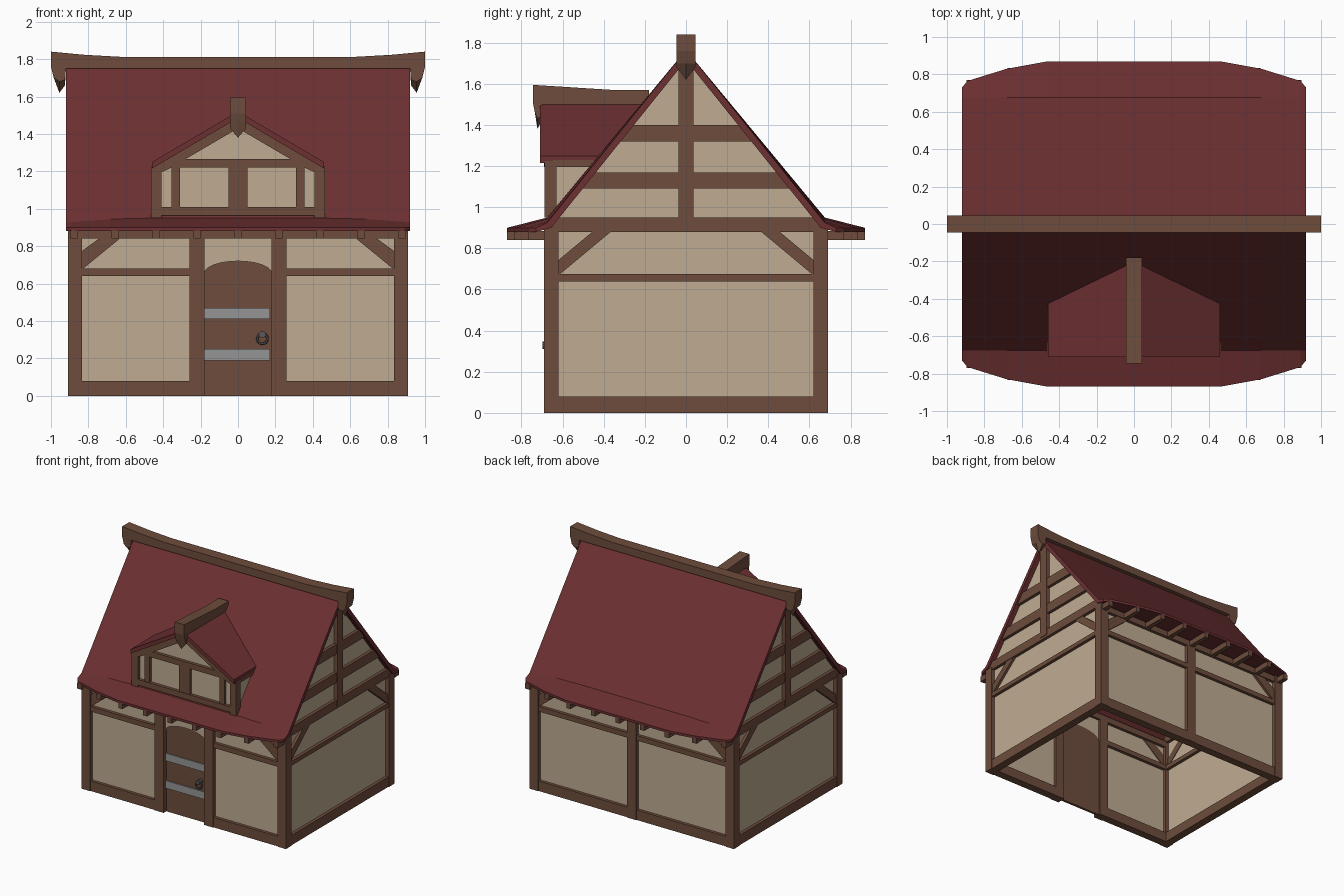
import bpy, bmesh, math

if "Cube" in bpy.data.objects:
    bpy.data.objects.remove(bpy.data.objects["Cube"])


def material(name, rgb):
    m = bpy.data.materials.new(name)
    m.diffuse_color = (*rgb, 1)
    m.use_nodes = True
    m.node_tree.nodes["Principled BSDF"].inputs["Base Color"].default_value = m.diffuse_color
    return m


WOOD = material("brown wood", (0.155, 0.073, 0.045))
PLASTER = material("cream plaster", (0.52, 0.41, 0.29))
RED = material("dark red roof", (0.150, 0.029, 0.031))
STEEL = material("light steel", (0.30, 0.30, 0.30))
IRON = material("dark iron", (0.10, 0.10, 0.105))


def loft(name, rings, mat):
    """Closed solid through a list of equal-length point rings."""
    bm = bmesh.new()
    vs = [[bm.verts.new(p) for p in r] for r in rings]
    n = len(vs[0])
    for a, b in zip(vs, vs[1:]):
        for i in range(n):
            j = (i + 1) % n
            bm.faces.new((a[i], a[j], b[j], b[i]))
    bm.faces.new(vs[0])
    bm.faces.new(vs[-1])
    bmesh.ops.recalc_face_normals(bm, faces=bm.faces)
    me = bpy.data.meshes.new(name)
    bm.to_mesh(me)
    bm.free()
    me.materials.append(mat)
    ob = bpy.data.objects.new(name, me)
    bpy.context.collection.objects.link(ob)
    return ob


def prism(name, pts, axis, a, b, mat):
    """Extrude a profile along x (points are y,z) or y (points are x,z)."""
    f = (lambda p, t: (t, p[0], p[1])) if axis == "x" else (lambda p, t: (p[0], t, p[1]))
    return loft(name, [[f(p, t) for p in pts] for t in (a, b)], mat)


def box(name, x, y, z, mat):
    return prism(name, [(x[0], z[0]), (x[1], z[0]), (x[1], z[1]), (x[0], z[1])], "y", *y, mat)


def flip(pts, s):
    return [(s * p, q) for p, q in pts]


# ---- timber frame of the ground floor
for s in (-1, 1):
    for t in (-1, 1):
        box("corner_post", (s * .835, s * .91), (t * .62, t * .69), (0, .90), WOOD)
        # diagonal braces on long and short walls
        prism("long_wall_brace", flip([(.84, .67), (.84, .77), (.73, .85), (.62, .85)], s),
              "y", t * .64, t * .68, WOOD)
        prism("end_wall_brace", flip([(.63, .66), (.63, .735), (.45, .885), (.36, .885)], t),
              "x", s * .86, s * .90, WOOD)
    # end walls
    box("end_wall_plaster", (s * .865, s * .88), (-.65, .65), (.02, .90), PLASTER)
    for z0, z1 in ((0, .08), (.64, .675)):
        box("end_wall_rail", (s * .84, s * .905), (-.64, .64), (z0, z1), WOOD)
    # long wall top plates
    box("top_plate", (-.86, .86), (s * .62, s * .685), (.84, .89), WOOD)

# back wall
box("back_wall_plaster", (-.87, .87), (.645, .66), (.02, .86), PLASTER)
box("back_centre_post", (-.04, .04), (.62, .69), (0, .86), WOOD)
for z0, z1 in ((0, .08), (.64, .68)):
    box("back_wall_rail", (-.85, .85), (.62, .685), (z0, z1), WOOD)

# front wall, either side of the door
for s in (-1, 1):
    box("front_wall_plaster", (s * .22, s * .87), (-.66, -.645), (.02, .86), PLASTER)
    box("door_post", (s * .18, s * .26), (-.69, -.62), (0, .86), WOOD)
    for z0, z1 in ((0, .08), (.64, .68)):
        box("front_wall_rail", (s * .24, s * .85), (-.685, -.62), (z0, z1), WOOD)

# ---- arched door, plaster above it, metal bands and ring handle
arch = [(.18 * math.sin(a), .72 - .065 * (1 - math.cos(a)) * 1.0)
        for a in [math.radians(90 - 15 * i) for i in range(13)]]
prism("door", [(-.18, 0), (.18, 0)] + arch, "y", -.655, -.635, WOOD)
prism("plaster_above_door", [(.18, .86)] + arch + [(-.18, .86)], "y", -.665, -.64, PLASTER)
for z in (.19, .41):
    box("door_band", (-.18, .17), (-.664, -.65), (z, z + .06), STEEL)
bpy.ops.mesh.primitive_torus_add(major_radius=.027, minor_radius=.007, major_segments=16,
                                 minor_segments=6, location=(.13, -.685, .305),
                                 rotation=(math.radians(90), 0, 0))
ring = bpy.context.object
ring.name = "door_ring"
ring.data.materials.append(IRON)
bpy.ops.mesh.primitive_cylinder_add(vertices=10, radius=.018, depth=.045,
                                    location=(.13, -.675, .328), rotation=(math.radians(90), 0, 0))
knob = bpy.context.object
knob.name = "door_ring_mount"
knob.data.materials.append(IRON)

# ---- gables: plaster triangle with timbers cut to the roof slope
APEX, SLOPE = 1.725, 1.22
for s in (-1, 1):
    prism("gable_plaster", [(-.68, .89), (.68, .89), (0, APEX)], "x", s * .865, s * .88, PLASTER)
    box("gable_centre_post", (s * .85, s * .91), (-.037, .037), (.90, 1.70), WOOD)
    for z0, z1 in ((.88, .95), (1.09, 1.17), (1.32, 1.40)):
        w0, w1 = min(.66, (APEX - z0) / SLOPE), (APEX - z1) / SLOPE
        prism("gable_beam", [(-w0, z0), (w0, z0), (w1, z1), (-w1, z1)], "x", s * .84, s * .905, WOOD)

# ---- main roof with flared, bowed eaves
EAVE = [(.46, .87, .95), (.68, .83, .945), (.89, .765, .93), (.92, .73, .925)]
stations = [(-x, y, z) for x, y, z in reversed(EAVE)] + EAVE
for s in (-1, 1):
    loft("roof_slope", [[(x, 0, 1.765), (x, s * .675, k), (x, s * y, .90), (x, s * y, .88),
                         (x, s * .655, .90), (x, 0, 1.715)] for x, y, k in stations], RED)


def eave_depth(x):
    x = abs(x)
    for (a, ya, _), (b, yb, _) in zip(EAVE, EAVE[1:]):
        if a <= x <= b:
            return ya + (yb - ya) * (x - a) / (b - a)
    return .87


# rafter ends under the eaves
for s in (-1, 1):
    for i in range(-4, 5):
        x = i * .219
        box("rafter_end", (x - .019, x + .019), (s * .64, s * eave_depth(x)), (.84, .884), WOOD)

# ---- ridge beam: raised ends and drooping pointed tips
def ridge_profile(drop):
    half = [(.62, 1.812), (.82, 1.823), (1.0, 1.84), (1.0, 1.76), (.985, 1.70),
            (.955, 1.68 - drop), (.925, 1.69 - drop * .5), (.92, 1.75)]
    return half + [(-x, z) for x, z in reversed(half)]


loft("ridge_beam", [[(x, y, z) for x, z in ridge_profile(d)]
                    for y, d in ((-.045, 0), (0, .06), (.045, 0))], WOOD)

# ---- dormer
box("dormer_plaster", (-.44, .44), (-.66, -.645), (.94, 1.23), PLASTER)
prism("dormer_gable_plaster", [(-.42, 1.22), (.42, 1.22), (0, 1.46)], "y", -.66, -.645, PLASTER)
box("dormer_sill", (-.43, .43), (-.685, -.63), (.965, 1.01), WOOD)
box("dormer_header", (-.37, .37), (-.685, -.63), (1.22, 1.265), WOOD)
box("dormer_centre_post", (-.05, .05), (-.68, -.63), (1.0, 1.23), WOOD)
for s in (-1, 1):
    box("dormer_corner_post", (s * .41, s * .465), (-.688, -.63), (.95, 1.225), WOOD)
    box("dormer_inner_post", (s * .31, s * .355), (-.68, -.63), (1.0, 1.23), WOOD)
    prism("dormer_side_plaster", [(-.65, .96), (-.65, 1.225), (-.42, 1.225)],
          "x", s * .43, s * .45, PLASTER)
    prism("dormer_side_plate", [(-.65, 1.195), (-.65, 1.23), (-.42, 1.23), (-.44, 1.195)],
          "x", s * .42, s * .46, WOOD)
    prism("dormer_gable_rafter", flip([(0, 1.49), (.455, 1.222), (.41, 1.195), (.37, 1.213), (0, 1.43)], s),
          "y", -.69, -.63, WOOD)
    # dormer roof slope, its back edge meeting the main roof
    plan = [(0, -.71, 1.52), (s * .46, -.71, 1.25), (s * .46, -.42, 1.25), (0, -.19, 1.52)]
    loft("dormer_roof", [plan, [(x, y, z - .035) for x, y, z in plan]], RED)


# dormer ridge beam with drooping pointed front
def dormer_ridge(drop):
    return [(-.18, 1.57), (-.35, 1.57), (-.745, 1.595), (-.745, 1.51), (-.735, 1.46),
            (-.722, 1.43 - drop), (-.71, 1.44 - drop * .7), (-.70, 1.50), (-.18, 1.50)]


loft("dormer_ridge_beam", [[(x, y, z) for y, z in dormer_ridge(d)]
                           for x, d in ((-.043, 0), (0, .05), (.043, 0))], WOOD)
